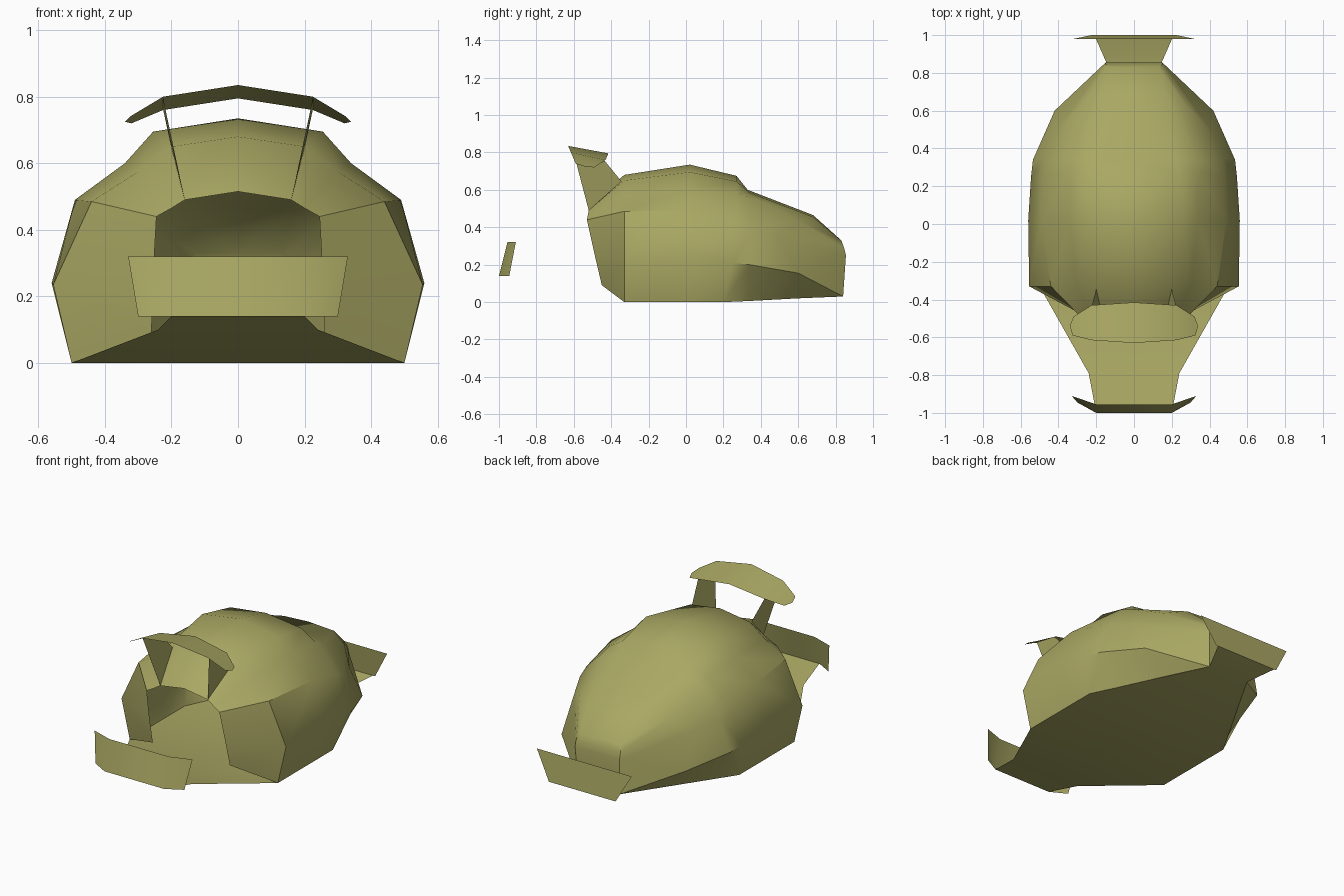
import bpy
import bmesh
from mathutils import Vector

if "Cube" in bpy.data.objects:
    bpy.data.objects.remove(bpy.data.objects["Cube"], do_unlink=True)


def make_material(name, colour):
    mat = bpy.data.materials.new(name)
    mat.use_nodes = True
    mat.diffuse_color = colour
    mat.node_tree.nodes["Principled BSDF"].inputs["Base Color"].default_value = colour
    return mat


olive = make_material("olive_yellow", (0.40, 0.39, 0.125, 1))


def mirrored_sheet(name, curves, outward, smooth_angle=0.6):
    """Skin neighbouring edge curves with faces, then mirror the half across x."""
    bm = bmesh.new()
    rows = [[bm.verts.new(point) for point in curve] for curve in curves]
    for lower, upper in zip(rows, rows[1:]):
        for i in range(len(lower) - 1):
            bm.faces.new((lower[i], lower[i + 1], upper[i + 1], upper[i]))
    bmesh.ops.remove_doubles(bm, verts=bm.verts, dist=0.0005)
    bmesh.ops.dissolve_degenerate(bm, edges=bm.edges, dist=0.0005)
    bmesh.ops.recalc_face_normals(bm, faces=bm.faces)
    facing = sum((f.normal * f.calc_area() for f in bm.faces), Vector())
    if facing.dot(Vector(outward)) < 0:
        bmesh.ops.reverse_faces(bm, faces=bm.faces)

    mesh = bpy.data.meshes.new(name)
    bm.to_mesh(mesh)
    bm.free()
    mesh.materials.append(olive)
    obj = bpy.data.objects.new(name, mesh)
    bpy.context.scene.collection.objects.link(obj)

    # Mirror the left half, keeping the creases sharp
    bpy.ops.object.select_all(action="DESELECT")
    obj.select_set(True)
    bpy.context.view_layer.objects.active = obj
    mirror = obj.modifiers.new("mirror", "MIRROR")
    mirror.use_axis[0] = True
    mirror.merge_threshold = 0.001
    bpy.ops.object.modifier_apply(modifier=mirror.name)
    bpy.ops.object.shade_smooth_by_angle(angle=smooth_angle)
    return obj


def to_centre(curve):
    """Pair a half outline with its projection on the middle plane."""
    return [curve, [(0, y, z) for x, y, z in curve]]


# Body shell: lengthwise edge curves from the open mouth to the tail
floor_edge = [(.26, -.45, .09), (.5, -.33, 0), (.5, .02, 0), (.5, .2, 0),
              (.42, .34, .006), (.275, .6, .02), (.14, .84, .03)]
belt = [(.255, -.49, .26), (.555, -.33, .235), (.56, .02, .24), (.545, .25, .21),
        (.535, .34, .2), (.42, .6, .155), (.14, .84, .03)]
crease = [(.245, -.53, .44), (.44, -.33, .485), (.49, .02, .49), (.48, .27, .43),
          (.47, .35, .4), (.41, .49, .365), (.15, .855, .25)]
shoulder = [(.2, -.525, .465), (.3, -.33, .575), (.34, .02, .6), (.335, .27, .585),
            (.34, .34, .56), (.29, .61, .43), (.15, .845, .29)]
roof_edge = [(.16, -.52, .49), (.2, -.33, .65), (.255, .02, .695), (.24, .27, .645),
             (.22, .34, .585), (.17, .68, .455), (.13, .83, .33)]
roof_centre = [(0, -.52, .515), (0, -.33, .68), (0, .02, .735), (0, .27, .675),
               (0, .33, .6), (0, .68, .465), (0, .83, .33)]
body_curves = [floor_edge, belt, crease, shoulder, roof_edge, roof_centre]
for curve in body_curves:
    tail = curve[-1]
    curve.append((0, tail[1], tail[2]))  # closes the tail
mirrored_sheet("body_shell", body_curves, (1, 0, 0.5))

# Floor pan with front lip and rear neck
floor_outline = [(.2, -1, .14), (.24, -.79, .1), (.5, -.33, 0), (.5, .2, 0),
                 (.14, .84, .03), (.21, 1, .07)]
mirrored_sheet("floor_pan", to_centre(floor_outline), (0, 0, -1))

# Front bumper with swept ends
bumper_bottom = [(0, -1, .14), (.2, -1, .14), (.3, -.945, .14)]
bumper_top = [(0, -.955, .32), (.2, -.955, .32), (.33, -.91, .32)]
mirrored_sheet("front_bumper", [bumper_bottom, bumper_top], (0, -1, 0))

# Flat rear bumper
mirrored_sheet("rear_bumper", to_centre([(.225, 1, .07), (.32, .98, .24)]), (0, 1, 0))

# Spoiler blade
blade_front = [(0, -.63, .835), (.225, -.615, .8), (.325, -.59, .74), (.34, -.54, .725)]
blade_back = [(0, -.415, .795), (.225, -.43, .76), (.32, -.49, .72), (.34, -.54, .725)]
mirrored_sheet("spoiler_blade", [blade_front, blade_back], (0, 0, 1))

# Spoiler struts
strut_base = [(.16, -.52, .49), (.2, -.345, .645)]
strut_top = [(.225, -.6, .795), (.225, -.44, .762)]
mirrored_sheet("spoiler_struts", [strut_base, strut_top], (1, 0, 0))
